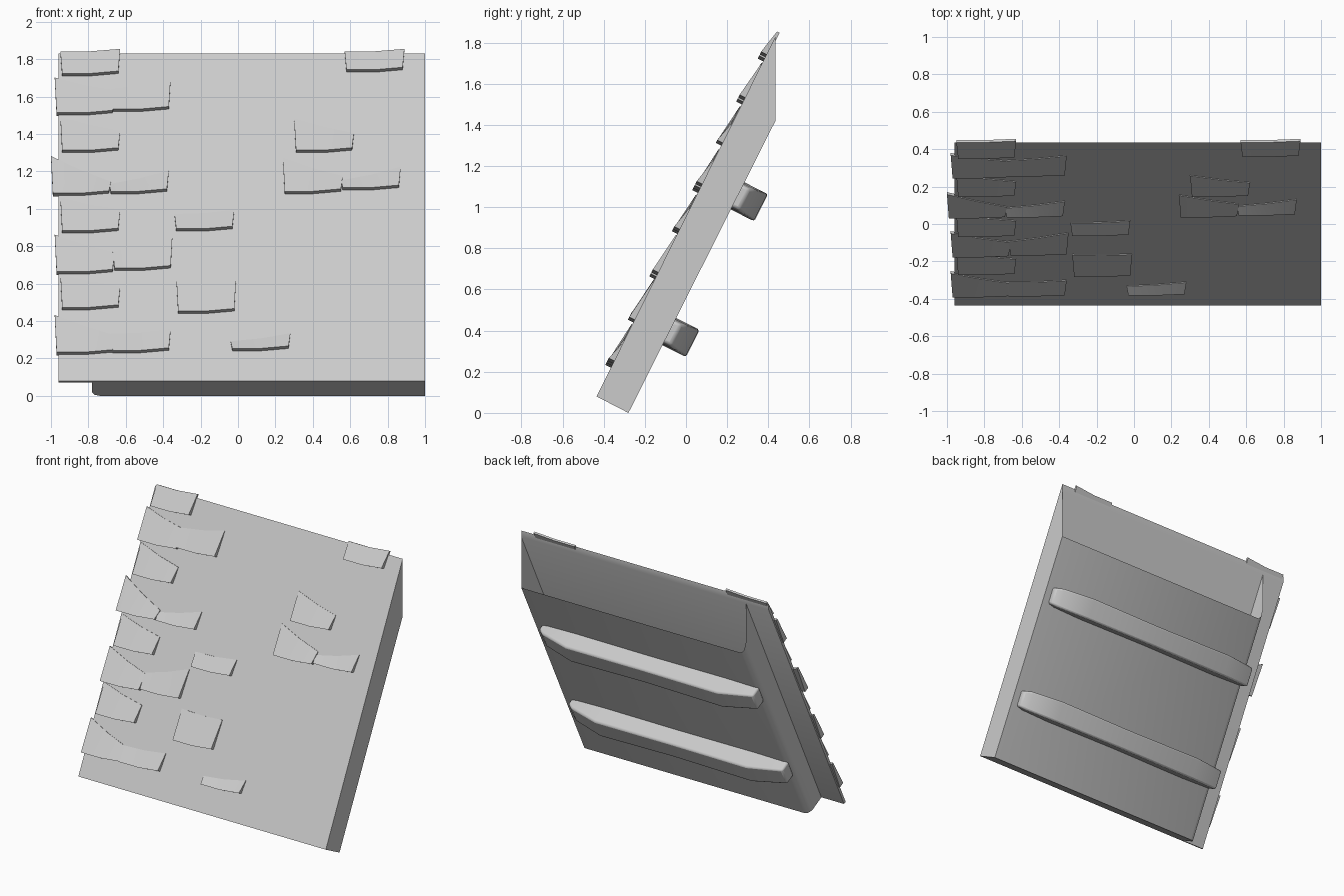
import bpy, bmesh
from mathutils import Vector

if "Cube" in bpy.data.objects:
    bpy.data.objects.remove(bpy.data.objects["Cube"], do_unlink=True)

GREY = (0.6, 0.6, 0.6, 1)
mat = bpy.data.materials.new("light grey")
mat.use_nodes = True
mat.diffuse_color = GREY
mat.node_tree.nodes["Principled BSDF"].inputs["Base Color"].default_value = GREY

# Roof end corners: upper and lower at the eave, upper and lower at the ridge
EAVE_TOP, EAVE_LOW = Vector((0, -0.435, 0.08)), Vector((0, -0.28, 0))
RIDGE_TOP, RIDGE_LOW = Vector((0, 0.435, 1.83)), Vector((0, 0.435, 1.42))
SLOPE = RIDGE_TOP - EAVE_TOP
OUT = Vector((0, -SLOPE.z, SLOPE.y)).normalized()
LOW_SLOPE = RIDGE_LOW - EAVE_LOW
LOW_OUT = Vector((0, LOW_SLOPE.z, -LOW_SLOPE.y)).normalized()


def on_roof(x, z, h=0):
    """Point on the upper face at height z, lifted by h."""
    return EAVE_TOP + SLOPE * ((z - EAVE_TOP.z) / SLOPE.z) + OUT * h + Vector((x, 0, 0))


def on_underside(x, z, h=0):
    """Point on the lower face at height z, pushed out by h."""
    return EAVE_LOW + LOW_SLOPE * (z / LOW_SLOPE.z) + LOW_OUT * h + Vector((x, 0, 0))


def loft(name, rings, closed=True, cap_last=True, bevel=0):
    """Skin a row of point rings."""
    bm = bmesh.new()
    rows = [[bm.verts.new(p) for p in ring] for ring in rings]
    n = len(rows[0])
    for a, b in zip(rows, rows[1:]):
        for i in range(n if closed else n - 1):
            j = (i + 1) % n
            bm.faces.new((a[i], a[j], b[j], b[i]))
    bm.faces.new(rows[0])
    if cap_last:
        bm.faces.new(rows[-1])
    bmesh.ops.recalc_face_normals(bm, faces=bm.faces)
    mesh = bpy.data.meshes.new(name)
    bm.to_mesh(mesh)
    bm.free()
    mesh.materials.append(mat)
    obj = bpy.data.objects.new(name, mesh)
    bpy.context.collection.objects.link(obj)
    if bevel:
        mod = obj.modifiers.new("soft edges", "BEVEL")
        mod.width, mod.segments = bevel, 2
    bpy.ops.object.select_all(action="DESELECT")
    obj.select_set(True)
    bpy.context.view_layer.objects.active = obj
    bpy.ops.object.shade_smooth_by_angle(angle=0.7)
    return obj


# Thin top sheet, overhanging the body on one side
THICK = 0.02
profile = [EAVE_TOP, RIDGE_TOP, RIDGE_TOP - Vector((0, 0, THICK / OUT.z)), EAVE_TOP - OUT * THICK]
loft("roof_sheet", [[p + Vector((x, 0, 0)) for p in profile] for x in (-0.96, 1)])

# Hollow body below the sheet: side walls, underside and eave face, open at the ridge
section = [(1, 0), (1, 1), (-0.74, 1), (-0.765, 0.94), (-0.78, 0.78), (-0.78, 0)]
ends = [(EAVE_TOP, EAVE_LOW), (RIDGE_TOP, RIDGE_LOW)]
loft("roof_body",
     [[top.lerp(low, f) + Vector((x, 0, 0)) for x, f in section] for top, low in ends],
     closed=False, cap_last=False)

# Support beams on the underside, tapering towards both ends
for name, mid in (("lower_beam", 0.395), ("upper_beam", 1.055)):
    rings = []
    for x, depth, half in ((0.95, 0.035, 0.05), (0.9, 0.07, 0.06), (0.68, 0.125, 0.066),
                           (0.1, 0.12, 0.062), (-0.52, 0.128, 0.066), (-0.77, 0.07, 0.06)):
        rings.append([on_underside(x, mid - half, -0.01), on_underside(x, mid + half, -0.01),
                      on_underside(x, mid + half, depth), on_underside(x, mid - half, depth)])
    loft(name, rings, bevel=0.012)

# Shingles: left edge, lower edge height, visible length on the left and right
SHINGLES = [
    (-0.94, 1.71, 0.13, 0.13), (-0.97, 1.5, 0.2, 0.12), (-0.67, 1.52, 0.12, 0.16),
    (-0.94, 1.3, 0.19, 0.1), (-0.99, 1.07, 0.21, 0.06), (-0.68, 1.08, 0.05, 0.11),
    (-0.94, 0.87, 0.19, 0.11), (-0.97, 0.65, 0.21, 0.1), (-0.66, 0.67, 0.1, 0.18),
    (-0.94, 0.46, 0.19, 0.11), (-0.97, 0.22, 0.21, 0.09), (-0.67, 0.23, 0.1, 0.11),
    (-0.33, 0.88, 0.09, 0.1), (-0.32, 0.44, 0.19, 0.18), (-0.03, 0.24, 0.05, 0.08),
    (0.58, 1.73, 0.11, 0.11), (0.31, 1.3, 0.18, 0.09), (0.25, 1.08, 0.19, 0.08),
    (0.56, 1.1, 0.05, 0.11),
]
WIDTH, TILT, LIFT, FLARE = 0.3, 0.013, 0.03, 0.01
for x, z, left_len, right_len in SHINGLES:
    rings = []
    for edge, drop, length, side in ((x, 0, left_len, -FLARE), (x + WIDTH / 2, 0, None, 0),
                                     (x + WIDTH, TILT, right_len, FLARE)):
        if length is None:
            length = (left_len + right_len) / 2
        low, high = z + drop, z + drop + length
        rings.append([on_roof(edge, low, LIFT), on_roof(edge + side, high, 0.004),
                      on_roof(edge + side, high, -THICK / 2), on_roof(edge, low, -THICK / 2)])
    loft("shingle", rings)
